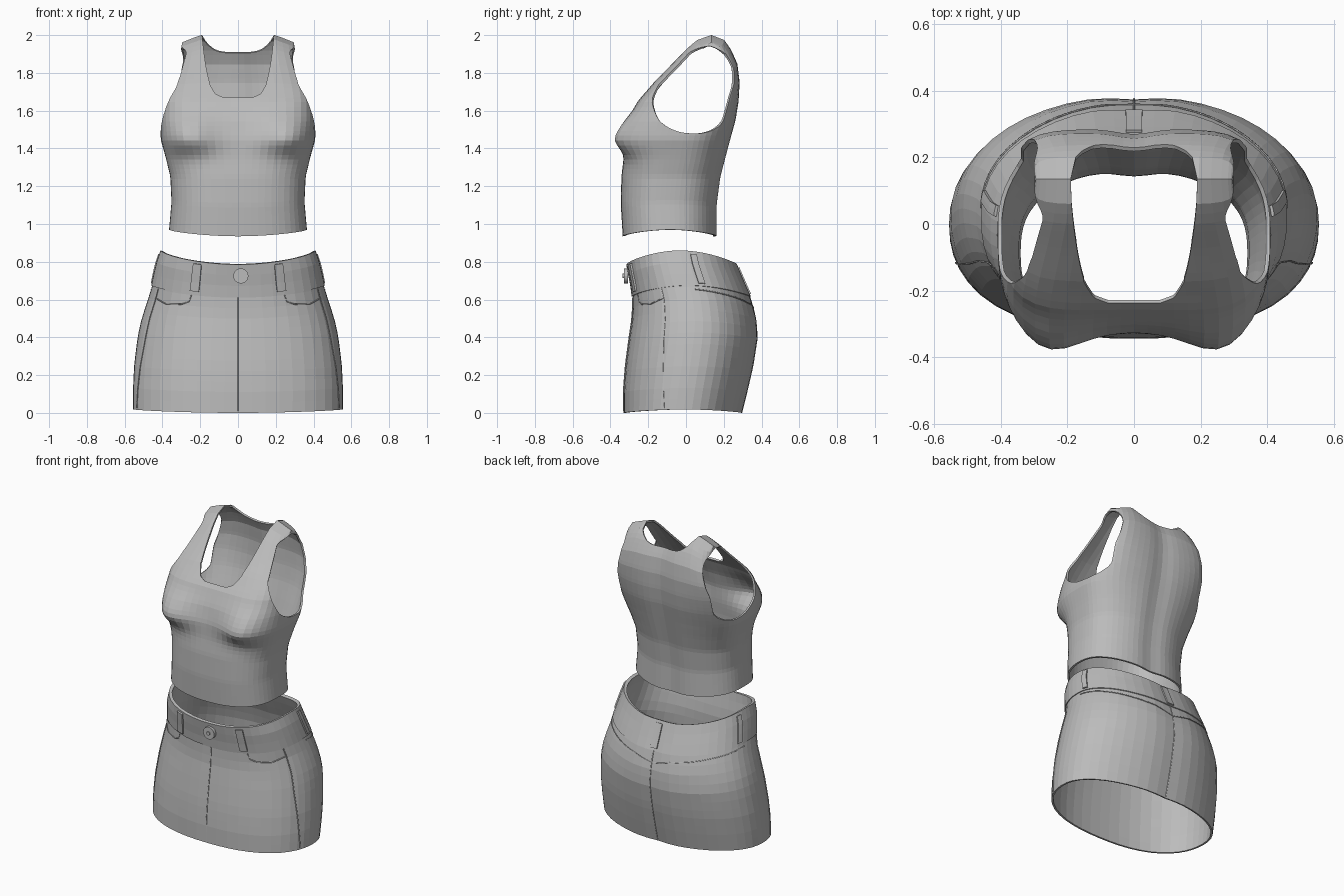
import bpy, bmesh
from math import sin, cos, radians, atan2, hypot, exp, pi
from mathutils import Vector

cube = bpy.data.objects.get("Cube")
if cube:
    bpy.data.objects.remove(cube)

grey = bpy.data.materials.new("plain grey cloth")
grey.use_nodes = True
grey.diffuse_color = (0.5, 0.5, 0.5, 1)
grey.node_tree.nodes["Principled BSDF"].inputs["Base Color"].default_value = (0.5, 0.5, 0.5, 1)

# Cross-sections: height, half width, front y, back y, squareness
TOP = [(.935, .365, -.335, .17, 2.5), (1.1, .352, -.345, .17, 2.5), (1.25, .358, -.342, .19, 2.5),
       (1.35, .382, -.33, .215, 2.6), (1.45, .41, -.325, .24, 2.8), (1.55, .408, -.3, .265, 3.3),
       (1.65, .395, -.255, .28, 4), (1.75, .365, -.17, .285, 5), (1.85, .33, -.072, .272, 6),
       (1.92, .31, -.005, .24, 6), (1.97, .3, .052, .208, 6), (1.99, .297, .085, .182, 6),
       (2, .295, .135, .135, 6)]
SKIRT = [(0, .555, -.33, .305, 2.2), (.12, .556, -.33, .335, 2.2), (.25, .55, -.32, .365, 2.2),
         (.4, .532, -.3, .388, 2.2), (.5, .51, -.285, .38, 2.2), (.6, .477, -.28, .354, 2.2),
         (.68, .452, -.29, .318, 2.3), (.78, .432, -.31, .275, 2.3), (.86, .405, -.315, .25, 2.3)]
# Outline of the armhole in y and z
ARMHOLE = [(-.18, 1.655), (-.14, 1.545), (-.07, 1.5), (.02, 1.48), (.15, 1.5), (.23, 1.58), (.265, 1.69),
           (.26, 1.79), (.21, 1.9), (.127, 1.942), (.05, 1.925), (-.03, 1.86), (-.11, 1.77)]
HOLE_Y, HOLE_Z = .045, 1.71


def section(table, z):
    z = min(max(z, table[0][0]), table[-1][0])
    for a, b in zip(table, table[1:]):
        if z <= b[0]:
            t = (z - a[0]) / (b[0] - a[0])
            return [p + (q - p) * t for p, q in zip(a, b)][1:]


def surface_point(table, ang, z, off=0):
    w, front, back, p = section(table, z)
    c, s = cos(ang), sin(ang)
    p -= .2 * s  # fuller at the front, rounder at the back
    r = (abs(c) ** p + abs(s) ** p) ** (-1 / p)
    depth = (back - front) / 2
    n = Vector((c / w, s / max(depth, .05), 0)).normalized()
    return Vector((w * c * r, (front + back) / 2 + depth * s * r, z)) + n * off


def skirt_point(ang, level, off=0):
    side = cos(ang) ** 2
    z = level * (.785 + .075 * side) / .86 + .018 * side * max(0, 1 - level / .3)
    v = surface_point(SKIRT, ang, z, off)
    if sin(ang) > 0:
        v.y -= .012 * exp(-(v.x / .08) ** 2)
    return v


def top_point(ang, z):
    v = surface_point(TOP, ang, z)
    if sin(ang) < 0:  # bust
        spread = .08 if z < 1.45 else .12
        v.y += .1 * sin(ang) * exp(-((abs(v.x) - .29) / .14) ** 2 - ((z - 1.45) / spread) ** 2)
    else:  # hollow along the spine
        v.y -= .015 * exp(-(v.x / .07) ** 2)
    v.z += .035 * cos(ang) ** 2 * max(0, 1 - (z - .935) / .3)
    v.z -= .4 * max(0, abs(v.x) - .2) * min(1, max(0, (z - 1.7) / .3))
    return v


def grid(func, a0, a1, cols, z0, z1, rows):
    """Sheet over angle and height, closed when it spans a full turn."""
    bm = bmesh.new()
    closed = a1 - a0 > 6.28
    count = cols if closed else cols + 1
    rings = [[bm.verts.new(func(a0 + (a1 - a0) * i / cols, z0 + (z1 - z0) * j / rows))
              for i in range(count)] for j in range(rows + 1)]
    for low, high in zip(rings, rings[1:]):
        for i in range(cols):
            k = (i + 1) % count
            bm.faces.new((low[i], low[k], high[k], high[i]))
    return bm


def finish(name, bm, thickness=0):
    mesh = bpy.data.meshes.new(name)
    bm.to_mesh(mesh)
    bm.free()
    obj = bpy.data.objects.new(name, mesh)
    bpy.context.collection.objects.link(obj)
    mesh.materials.append(grey)
    if thickness:
        mod = obj.modifiers.new("cloth thickness", "SOLIDIFY")
        mod.thickness = thickness
        mod.offset = -1
    return obj


def cut(bm, inside):
    """Trim away the region where inside() is positive, along a clean edge."""
    fresh = []
    for e in list(bm.edges):
        a, b = e.verts
        pa, pb = a.co.copy(), b.co.copy()
        sign = inside(pa)
        if sign * inside(pb) < 0:
            lo, hi = 0, 1
            for _ in range(14):
                mid = (lo + hi) / 2
                if inside(pa.lerp(pb, mid)) * sign > 0:
                    lo = mid
                else:
                    hi = mid
            fresh.append(bmesh.utils.edge_split(e, a, lo)[1])
    bmesh.ops.connect_verts(bm, verts=fresh)
    gone = [f for f in bm.faces if sum(inside(v.co) for v in f.verts) > 0]
    bmesh.ops.delete(bm, geom=gone, context="FACES")


def in_neck(v):
    x = abs(v.x) / .19
    if v.y < .134:
        return v.z - 1.67 - .33 * x ** 6
    return v.z - 1.91 - .09 * x ** 4


POLAR = sorted((atan2(z - HOLE_Z, y - HOLE_Y), hypot(y - HOLE_Y, z - HOLE_Z)) for y, z in ARMHOLE)
POLAR = [(POLAR[-1][0] - 2 * pi, POLAR[-1][1])] + POLAR + [(POLAR[0][0] + 2 * pi, POLAR[0][1])]


def in_armhole(v):
    """Armhole outline from the side, limited to outside the strap's edge."""
    beyond_strap = abs(v.x) - min(.34, .275 + .27 * (1.9 - v.z))
    ang = atan2(v.z - HOLE_Z, v.y - HOLE_Y)
    for (a, r), (b, q) in zip(POLAR, POLAR[1:]):
        if ang <= b:
            radius = r + (q - r) * (ang - a) / (b - a)
            return min(beyond_strap, radius - hypot(v.y - HOLE_Y, v.z - HOLE_Z))


def skirt_patch(name, a0, a1, cols, z0, z1, rows, off, thickness):
    bm = grid(lambda a, z: skirt_point(a, z, off), radians(a0), radians(a1), cols, z0, z1, rows)
    return finish(name, bm, thickness)


def seam(name, path, steps=6):
    """Fine stitched ridge lying on the skirt, through (degrees, level) points."""
    pts = [skirt_point(radians(a + (c - a) * i / steps), b + (d - b) * i / steps, .001)
           for (a, b), (c, d) in zip(path, path[1:]) for i in range(steps + 1)]
    curve = bpy.data.curves.new(name, "CURVE")
    curve.dimensions = "3D"
    curve.bevel_depth = .003
    curve.bevel_resolution = 0
    line = curve.splines.new("POLY")
    line.points.add(len(pts) - 1)
    for p, co in zip(line.points, pts):
        p.co = (*co, 1)
    curve.materials.append(grey)
    bpy.context.collection.objects.link(bpy.data.objects.new(name, curve))


# Tank top
bm = grid(top_point, 0, 2 * pi, 64, .935, 2, 42)
bmesh.ops.remove_doubles(bm, verts=bm.verts, dist=.0005)
cut(bm, in_neck)
cut(bm, in_armhole)
bmesh.ops.remove_doubles(bm, verts=bm.verts, dist=.003)
finish("tank_top", bm, .012)

# Skirt body and waistband
skirt_patch("skirt", 0, 360, 48, 0, .85, 14, 0, .012)
skirt_patch("waistband", 0, 360, 48, .675, .86, 3, .006, .02)

# Belt loops
for label, ang in (("front_right", -118), ("front_left", -62), ("side_left", 13),
                   ("side_right", 167), ("back", 90)):
    skirt_patch("belt_loop_" + label, ang - 3, ang + 3, 2, .69, .845, 3, .015, .01)

# Seams
seam("front_seam", [(-90, .01), (-90, .67)], 14)
seam("back_seam", [(90, .01), (90, .67)], 14)
for label, flip in (("left", False), ("right", True)):
    def mirrored(path):
        return [(180 - a if flip else a, z) for a, z in path]
    seam("side_seam_" + label, mirrored([(-19, .01), (-27, .4), (-28, .67)]), 8)
    seam("pocket_edge_" + label, mirrored([(-60, .67), (-59, .63), (-54, .61), (-42, .6), (-28, .62)]), 3)
    seam("yoke_seam_" + label, mirrored([(5, .655), (45, .64), (75, .62), (90, .59)]))

# Waist button
for name, radius, y in (("button", .04, -.318), ("button_centre", .012, -.325)):
    bm = bmesh.new()
    bmesh.ops.create_cone(bm, cap_ends=True, segments=20, radius1=radius, radius2=radius, depth=.02)
    button = finish(name, bm)
    button.rotation_euler.x = pi / 2
    button.location = (.015, y, .725)
